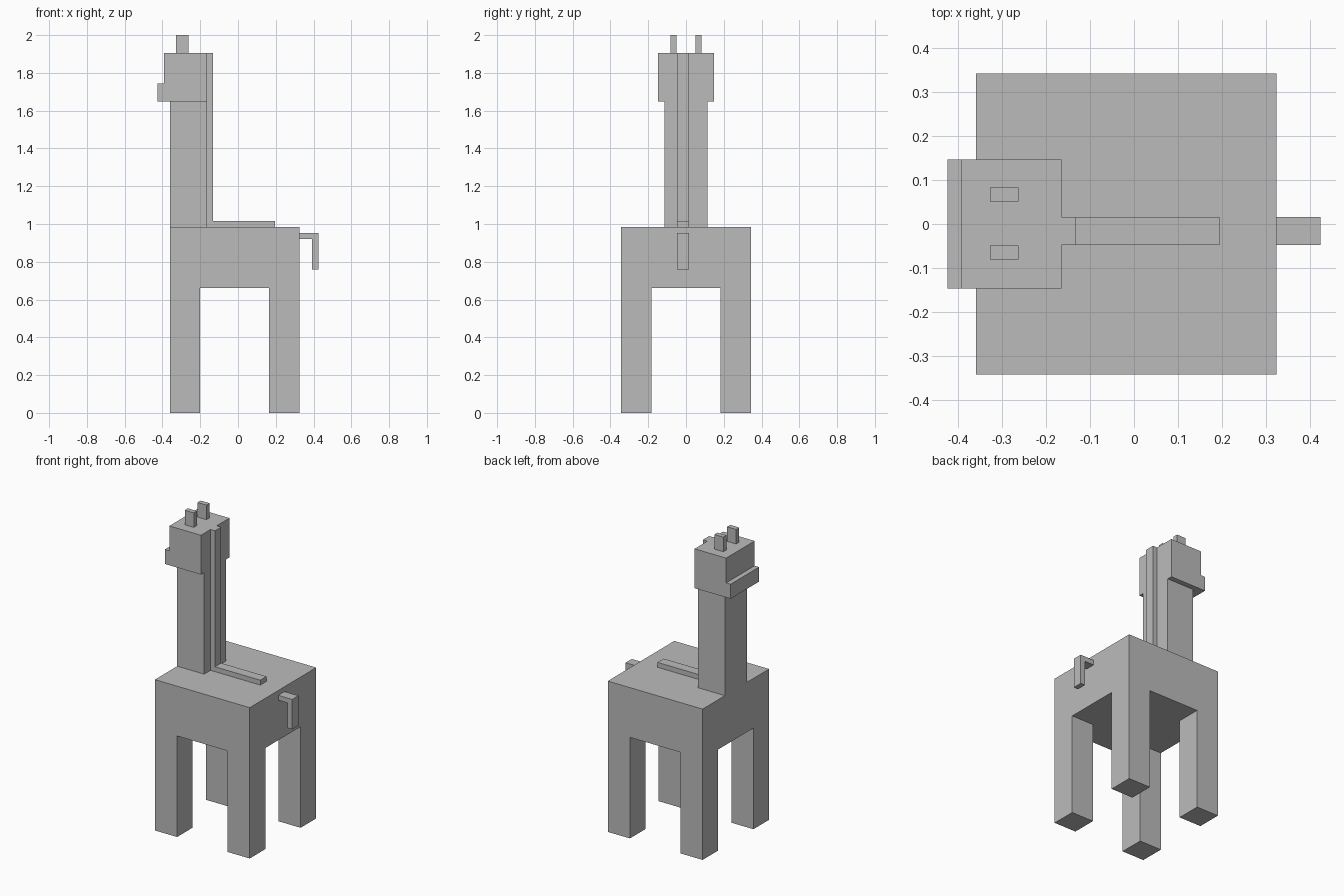
import bpy, bmesh

cube = bpy.data.objects.get("Cube")
if cube:
    bpy.data.objects.remove(cube, do_unlink=True)

grey = bpy.data.materials.new("plain_grey")
grey.use_nodes = True
colour = (0.5, 0.5, 0.5, 1)
grey.diffuse_color = colour
grey.node_tree.nodes["Principled BSDF"].inputs["Base Color"].default_value = colour


def finish(name, bm):
    bmesh.ops.recalc_face_normals(bm, faces=bm.faces)
    mesh = bpy.data.meshes.new(name)
    bm.to_mesh(mesh)
    bm.free()
    mesh.materials.append(grey)
    obj = bpy.data.objects.new(name, mesh)
    bpy.context.collection.objects.link(obj)
    return obj


def extrude_profile(name, outline, y0, y1):
    """Extrude an x-z outline from y0 to y1."""
    bm = bmesh.new()
    face = bm.faces.new([bm.verts.new((x, y0, z)) for x, z in outline])
    out = bmesh.ops.extrude_face_region(bm, geom=[face])
    for v in out["geom"]:
        if isinstance(v, bmesh.types.BMVert):
            v.co.y = y1
    return finish(name, bm)


def box(name, x0, x1, y0, y1, z0, z1):
    return extrude_profile(name, [(x0, z0), (x1, z0), (x1, z1), (x0, z1)], y0, y1)


# Body with four legs drawn down from the corner cells of its underside
xs = (-0.36, -0.2, 0.165, 0.325)
ys = (-0.343, -0.182, 0.182, 0.343)
belly, back = 0.66, 0.985
bm = bmesh.new()
grid = [[bm.verts.new((x, y, belly)) for y in ys] for x in xs]
cells = {(i, j): bm.faces.new((grid[i][j], grid[i + 1][j], grid[i + 1][j + 1], grid[i][j + 1]))
         for i in range(3) for j in range(3)}
corners = [cells[i, j] for i in (0, 2) for j in (0, 2)]
rim = [e for e in bm.edges if e.is_boundary]
walls = bmesh.ops.extrude_edge_only(bm, edges=rim)["geom"]
for v in walls:
    if isinstance(v, bmesh.types.BMVert):
        v.co.z = back
bmesh.ops.contextual_create(bm, geom=[e for e in walls if isinstance(e, bmesh.types.BMEdge)
                                      and e.is_boundary])
for f in bmesh.ops.extrude_discrete_faces(bm, faces=corners)["faces"]:
    for v in f.verts:
        v.co.z = 0
bmesh.ops.remove_doubles(bm, verts=bm.verts, dist=0.0001)
finish("body_and_legs", bm)

# Neck
box("neck", -0.36, -0.165, -0.113, 0.113, back, 1.648)

# Head with the muzzle step at its lower front
extrude_profile("head", [(-0.425, 1.648), (-0.165, 1.648), (-0.165, 1.905),
                         (-0.393, 1.905), (-0.393, 1.743), (-0.425, 1.743)],
                -0.147, 0.147)

# Horns
for side, y in (("right", -0.065), ("left", 0.067)):
    box(side + "_horn", -0.328, -0.263, y - 0.016, y + 0.016, 1.905, 2.0)

# Mane running down the neck and along the back
extrude_profile("mane", [(-0.165, back), (0.195, back), (0.195, 1.017),
                         (-0.133, 1.017), (-0.133, 1.905), (-0.165, 1.905)],
                -0.048, 0.016)

# Hooked tail
extrude_profile("tail", [(0.325, 0.921), (0.392, 0.921), (0.392, 0.758),
                         (0.425, 0.758), (0.425, 0.953), (0.325, 0.953)],
                -0.048, 0.016)
